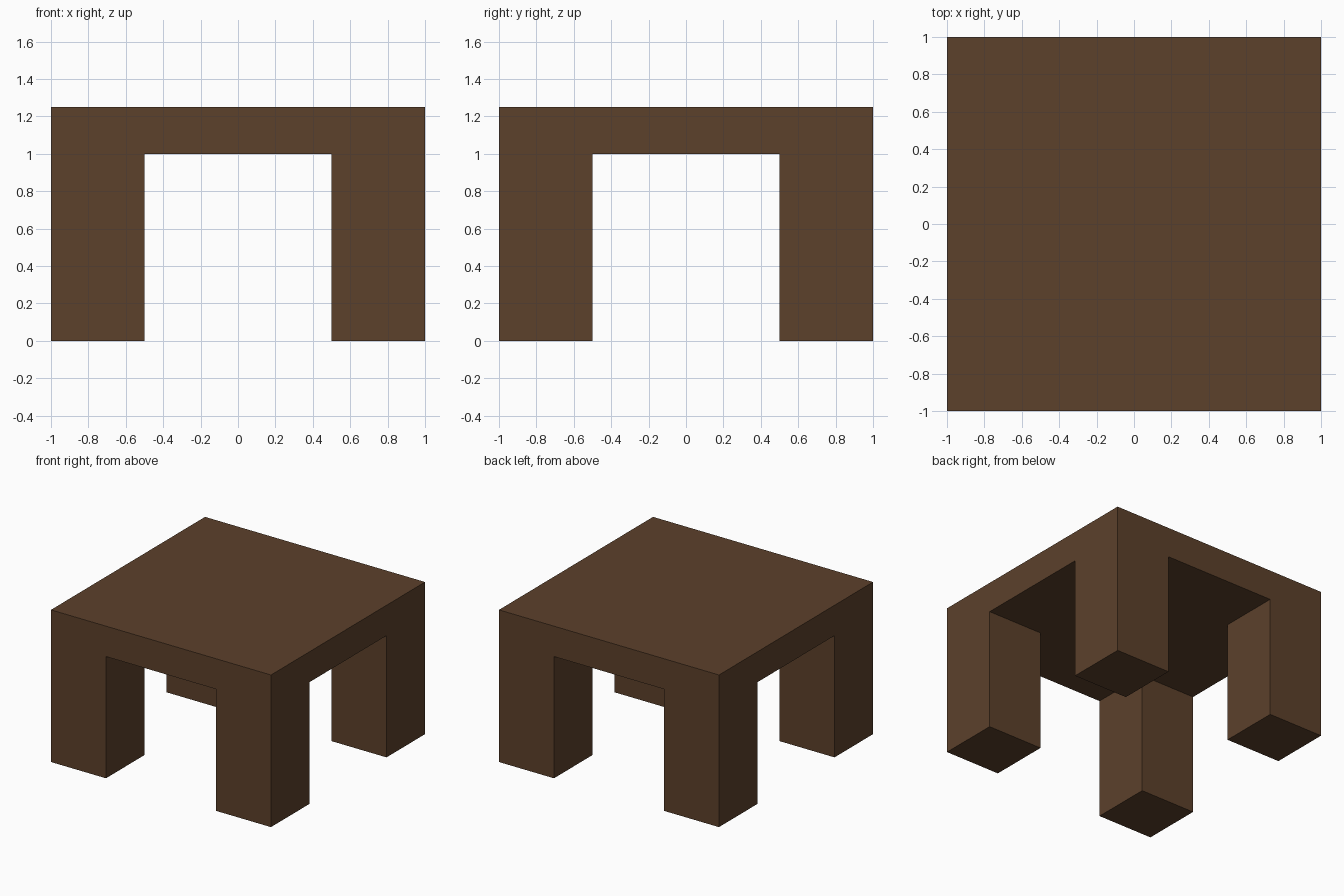
import bpy, bmesh
from mathutils import Vector, Matrix

if "Cube" in bpy.data.objects:
    bpy.data.objects.remove(bpy.data.objects["Cube"])

TOP, UNDER, HALF, INNER = 1.25, 1.0, 1.0, 0.5

bm = bmesh.new()

# Tabletop slab
bmesh.ops.create_cube(bm, size=1.0, matrix=Matrix.Translation((0, 0, (TOP + UNDER) / 2))
                      @ Matrix.Diagonal((2 * HALF, 2 * HALF, TOP - UNDER, 1)))

# Cut lines where the inner sides of the legs meet the slab
for axis in (Vector((1, 0, 0)), Vector((0, 1, 0))):
    for s in (-INNER, INNER):
        bmesh.ops.bisect_plane(bm, geom=bm.verts[:] + bm.edges[:] + bm.faces[:],
                               plane_co=axis * s, plane_no=axis)

# Legs: pull the four corner squares of the underside down to the floor
bm.normal_update()
corners = []
for f in bm.faces:
    c = f.calc_center_median()
    if f.normal.z < -0.9 and min(abs(c.x), abs(c.y)) > INNER:
        corners.append(f)
for f in bmesh.ops.extrude_discrete_faces(bm, faces=corners)["faces"]:
    for v in f.verts:
        v.co.z = 0.0

# Clean flat faces
bmesh.ops.remove_doubles(bm, verts=bm.verts[:], dist=1e-5)
bmesh.ops.dissolve_limit(bm, angle_limit=0.01, verts=bm.verts[:], edges=bm.edges[:])
bmesh.ops.recalc_face_normals(bm, faces=bm.faces[:])

mesh = bpy.data.meshes.new("table")
bm.to_mesh(mesh)
bm.free()
table = bpy.data.objects.new("table", mesh)
bpy.context.collection.objects.link(table)

# Dark brown wood
wood = bpy.data.materials.new("dark_wood")
wood.diffuse_color = (0.107, 0.052, 0.024, 1)
wood.use_nodes = True
wood.node_tree.nodes["Principled BSDF"].inputs["Base Color"].default_value = wood.diffuse_color
mesh.materials.append(wood)
